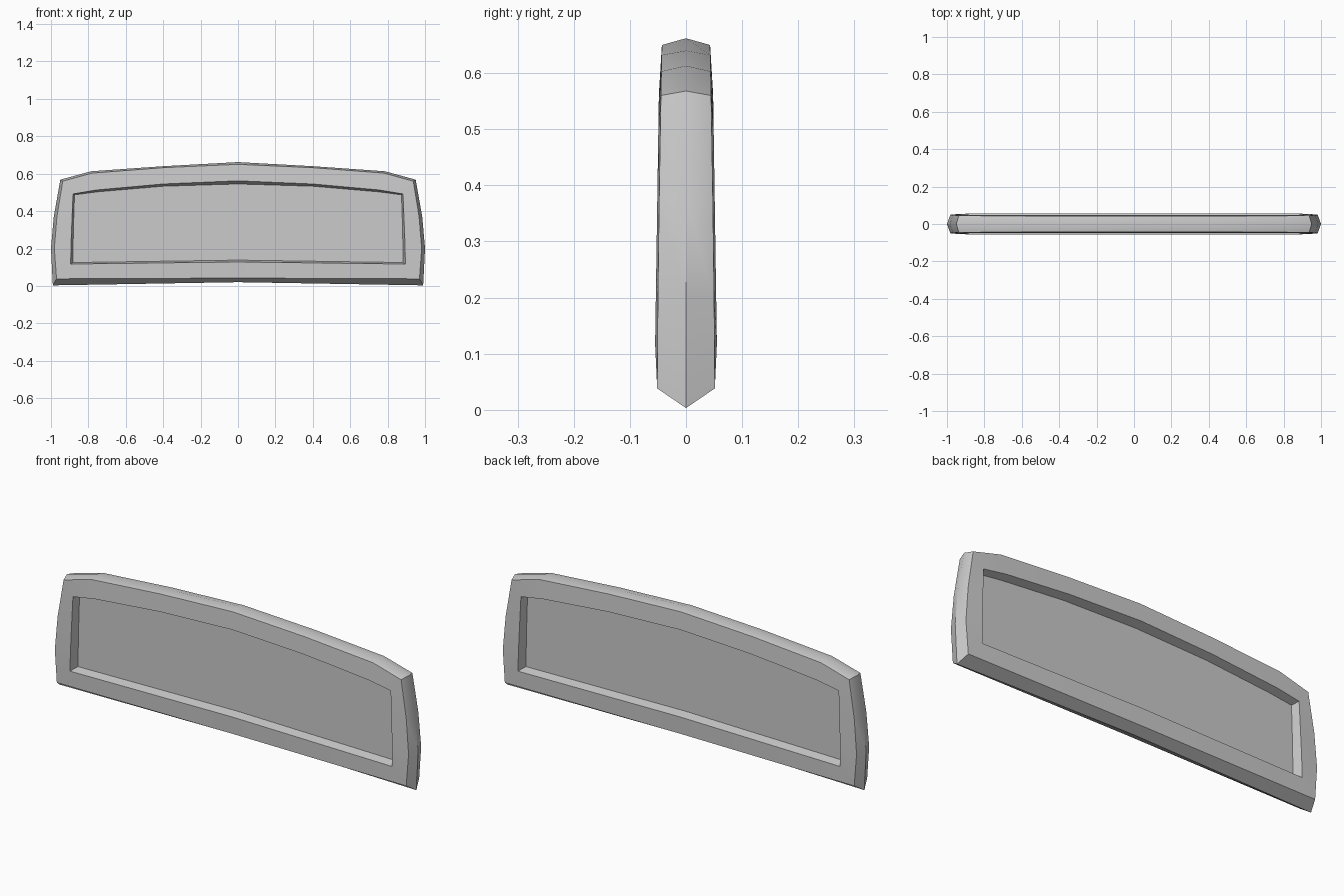
import bpy, bmesh, math

if "Cube" in bpy.data.objects:
    bpy.data.objects.remove(bpy.data.objects["Cube"])

# Half outlines (x, z) from bottom centre, up the right side, to top centre
ridge = [(0, .02), (.99, .003), (1, .2), (.985, .37), (.95, .568), (.785, .613), (.4, .64), (0, .662)]
face = [(0, .042), (.97, .038), (.982, .2), (.968, .37), (.937, .56), (.78, .603), (.4, .632), (0, .65)]
rim = [(0, .128), (.895, .117), (.892, .245), (.887, .37), (.882, .492), (.755, .513), (.4, .545), (0, .562)]
floor = [(0, .138), (.883, .125), (.881, .245), (.878, .37), (.874, .487), (.75, .503), (.4, .533), (0, .545)]


def full_loop(half, depth):
    """Mirror a half outline; depth gives y from (x, z)."""
    pts = half + [(-x, z) for x, z in reversed(half[1:-1])]
    return [(x, depth(x, z), z) for x, z in pts]


bm = bmesh.new()


def add_loop(half, depth):
    return [bm.verts.new(p) for p in full_loop(half, depth)]


def bridge(a, b, flip):
    n = len(a)
    for i in range(n):
        j = (i + 1) % n
        q = [a[i], a[j], b[j], b[i]]
        bm.faces.new(q[::-1] if flip else q)


# Pointed outer edge shared by both sides
edge = add_loop(ridge, lambda x, z: 0)

# Bevel, frame face, recess wall and panel on the front and the back
for s in (-1, 1):
    outer = add_loop(face, lambda x, z: s * (.0515 - .0085 * (z / .65) ** 1.5))
    inner = add_loop(rim, lambda x, z: s * (.055 - .015 * (z - .12)))
    panel = add_loop(floor, lambda x, z: s * .008)
    loops = [edge, outer, inner, panel]
    for a, b in zip(loops, loops[1:]):
        bridge(a, b, s > 0)
    bm.faces.new(panel[::-1] if s > 0 else panel)

bmesh.ops.recalc_face_normals(bm, faces=bm.faces)
mesh = bpy.data.meshes.new("headboard_panel")
bm.to_mesh(mesh)
bm.free()
board = bpy.data.objects.new("headboard_panel", mesh)
bpy.context.collection.objects.link(board)
bpy.context.view_layer.objects.active = board
board.select_set(True)
bpy.ops.object.shade_smooth_by_angle(angle=math.radians(38))
